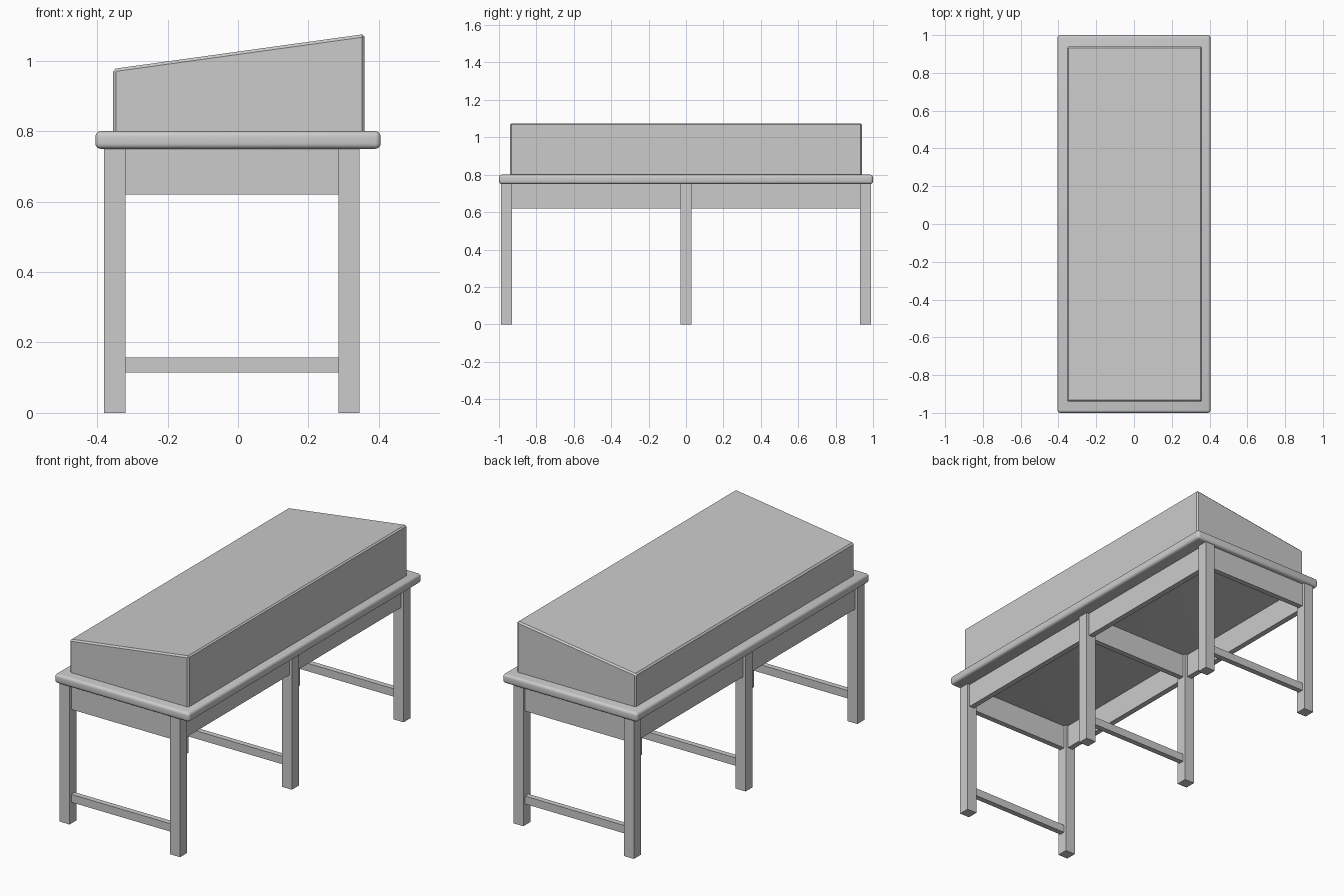
import bpy
import bmesh

default = bpy.data.objects.get("Cube")
if default:
    bpy.data.objects.remove(default, do_unlink=True)

GREY = (0.6, 0.6, 0.6, 1.0)
mat = bpy.data.materials.new("light grey")
mat.use_nodes = True
mat.diffuse_color = GREY
mat.node_tree.nodes["Principled BSDF"].inputs["Base Color"].default_value = GREY


def box(name, x, y, z):
    """Box spanning the given (low, high) ranges."""
    bm = bmesh.new()
    bmesh.ops.create_cube(bm, size=1)
    for v in bm.verts:
        v.co = [r[0] if c < 0 else r[1] for c, r in zip(v.co, (x, y, z))]
    mesh = bpy.data.meshes.new(name)
    bm.to_mesh(mesh)
    bm.free()
    mesh.materials.append(mat)
    obj = bpy.data.objects.new(name, mesh)
    bpy.context.collection.objects.link(obj)
    return obj


def bevel(obj, width, segments):
    mod = obj.modifiers.new("Bevel", "BEVEL")
    mod.width = width
    mod.segments = segments
    mod.limit_method = "ANGLE"


TOP_LOW, TOP_HIGH = 0.75, 0.8
LEG = 0.06
INSET = 0.015                      # boards sit centred in the leg thickness
LEG_X = {"right": -0.38, "left": 0.285}
LEG_Y = {"front": -0.99, "middle": -0.03, "back": 0.93}
APRON_Z = (0.62, TOP_LOW)
STRETCHER_Z = (0.115, 0.158)

# Table top with softly rounded edges
top = box("table_top", (-0.405, 0.405), (-1, 1), (TOP_LOW, TOP_HIGH))
bevel(top, 0.015, 4)
top.data.shade_smooth()

# Sloping case: the left side is higher than the right
case = box("sloped_case", (-0.355, 0.36), (-0.94, 0.94), (TOP_HIGH - 0.02, 1.0))
for v in case.data.vertices:
    if v.co.z > 0.9:
        v.co.z = 1.076 if v.co.x > 0 else 0.977
bevel(case, 0.008, 1)

# Three leg frames, each with two legs, a cross apron and a low stretcher
inner_x = (LEG_X["right"] + LEG, LEG_X["left"])
for place, y in LEG_Y.items():
    for side, x in LEG_X.items():
        box(f"{place}_{side}_leg", (x, x + LEG), (y, y + LEG), (0, TOP_LOW))
    board_y = (y + INSET, y + LEG - INSET)
    box(f"{place}_cross_apron", inner_x, board_y, APRON_Z)
    box(f"{place}_stretcher", inner_x, board_y, STRETCHER_Z)

# Long aprons between neighbouring legs
for side, x in LEG_X.items():
    for start, end in (("front", "middle"), ("middle", "back")):
        box(f"{start}_{side}_long_apron", (x + INSET, x + LEG - INSET),
            (LEG_Y[start] + LEG, LEG_Y[end]), APRON_Z)
